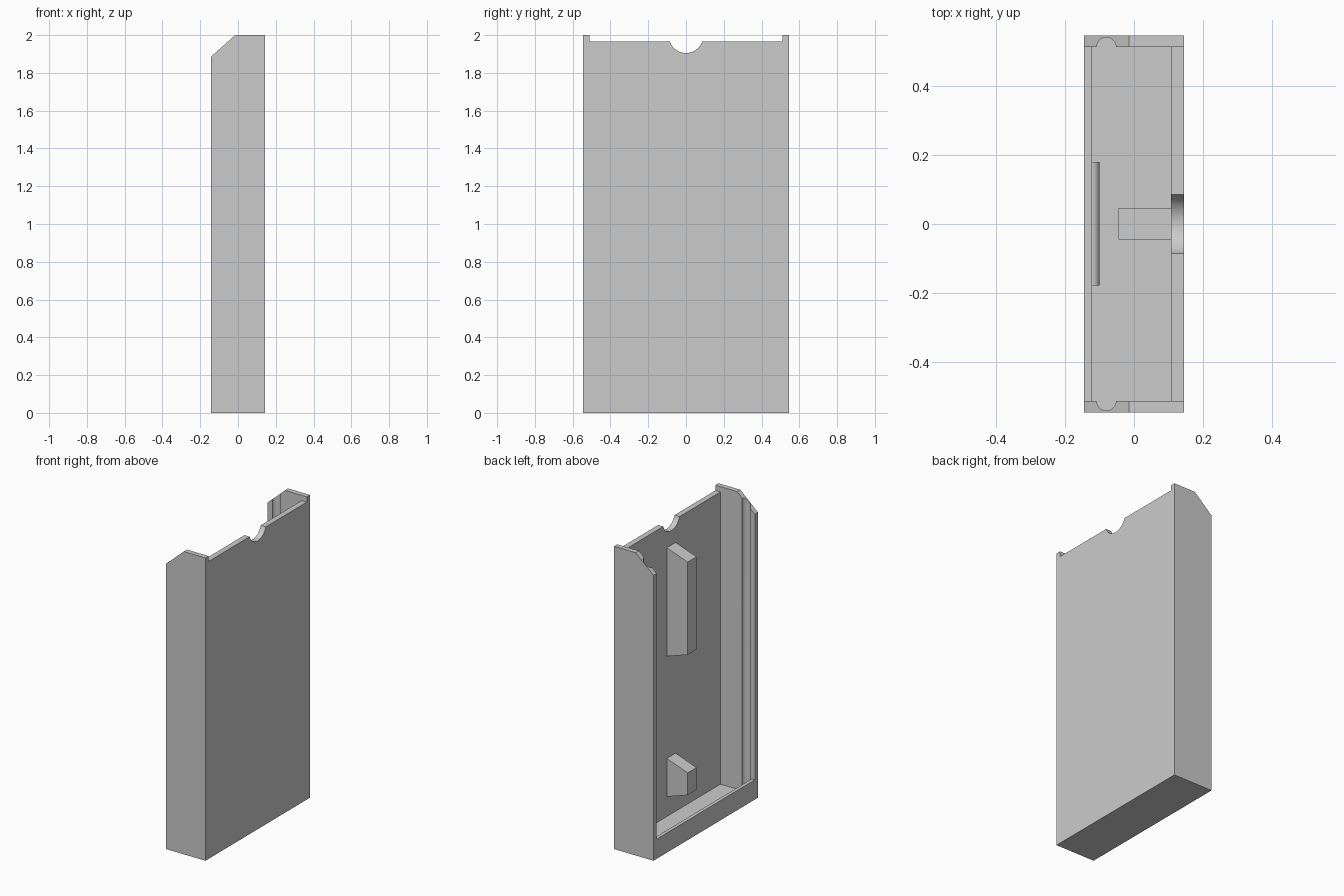
import bpy
import bmesh
from math import sin, cos, pi, radians
from mathutils import Vector

cube = bpy.data.objects.get("Cube")
if cube:
    bpy.data.objects.remove(cube, do_unlink=True)

grey = bpy.data.materials.new("plain grey")
grey.use_nodes = True
grey.diffuse_color = (0.6, 0.6, 0.6, 1)
grey.node_tree.nodes["Principled BSDF"].inputs["Base Color"].default_value = (0.6, 0.6, 0.6, 1)

# Overall dimensions
HX, HY, TOP = 0.144, 0.545, 2.0
IN_Y = 0.512          # inner side of the side walls
PANEL_X = 0.107       # inner side of the large panel
LIP_X, LIP_Z = -0.121, 0.13
FLOOR = 0.035


def prism(name, pts, axis, lo, hi):
    """Extrude a 2D outline along one axis; pts are the two other axes in order."""
    bm = bmesh.new()

    def place(p, t):
        c = list(p)
        c.insert("xyz".index(axis), t)
        return Vector(c)

    face = bm.faces.new([bm.verts.new(place(p, lo)) for p in pts])
    ext = bmesh.ops.extrude_face_region(bm, geom=[face])
    verts = [g for g in ext["geom"] if isinstance(g, bmesh.types.BMVert)]
    shift = place((0, 0), hi - lo)
    bmesh.ops.translate(bm, verts=verts, vec=shift)
    bmesh.ops.recalc_face_normals(bm, faces=bm.faces)
    mesh = bpy.data.meshes.new(name)
    bm.to_mesh(mesh)
    bm.free()
    mesh.materials.append(grey)
    obj = bpy.data.objects.new(name, mesh)
    bpy.context.collection.objects.link(obj)
    return obj


def arc(cx, cy, r, a0, a1, n=32):
    angles = [radians(a0 + (a1 - a0) * i / n) for i in range(n + 1)]
    return [(cx + r * cos(a), cy + r * sin(a)) for a in angles]


def activate(obj):
    bpy.ops.object.select_all(action="DESELECT")
    obj.select_set(True)
    bpy.context.view_layer.objects.active = obj


def cut(obj, cutter):
    cutter.hide_render = True
    activate(obj)
    mod = obj.modifiers.new("cut", "BOOLEAN")
    mod.operation = "DIFFERENCE"
    mod.solver = "EXACT"
    mod.object = cutter
    bpy.ops.object.modifier_apply(modifier=mod.name)
    bpy.data.objects.remove(cutter, do_unlink=True)


# Outer case with the sloped top corner
case = prism("case", [(-HX, 0), (HX, 0), (HX, TOP), (-0.015, TOP), (-HX, 1.885)],
             "y", -HY, HY)

# Cavity, open at the top and above the low lip
cut(case, prism("cavity_cutter",
                [(LIP_X, FLOOR), (PANEL_X, FLOOR), (PANEL_X, 3), (-1, 3),
                 (-1, LIP_Z), (LIP_X, LIP_Z)], "y", -IN_Y, IN_Y))

# Lowered panel edge with a round finger notch
NOTCH_Z, EDGE = 1.995, 1.965
drop = 19.5
cut(case, prism("edge_cutter",
                [(-IN_Y, EDGE)] + arc(0, NOTCH_Z, 0.09, 180 + drop, 360 - drop)
                + [(IN_Y, EDGE), (IN_Y, 3), (-IN_Y, 3)], "x", 0.05, 1))

# Round grooves down the inside of both side walls
for side in (-1, 1):
    ring = arc(-0.08, side * IN_Y, 0.028, 0, 360)[:-1]
    cut(case, prism("groove_cutter", ring, "z", FLOOR, 3))

# Tapered ribs on the inside of the panel
ribs = []
for name, low, high in (("upper_rib", 1.093, 1.81), ("lower_rib", 0.166, 0.418)):
    ribs.append(prism(name, [(PANEL_X, low), (PANEL_X, high),
                             (-0.045, high - 0.054), (-0.045, low + 0.051)],
                      "y", -0.045, 0.047))

# Rounded catch on the inside of the lip
catch = prism("lip_catch", arc(LIP_X, 0.1, 0.021, -90, 90, 16), "y", -0.178, 0.18)

for obj in [case, catch] + ribs:
    activate(obj)
    bpy.ops.object.shade_smooth_by_angle(angle=radians(30))
